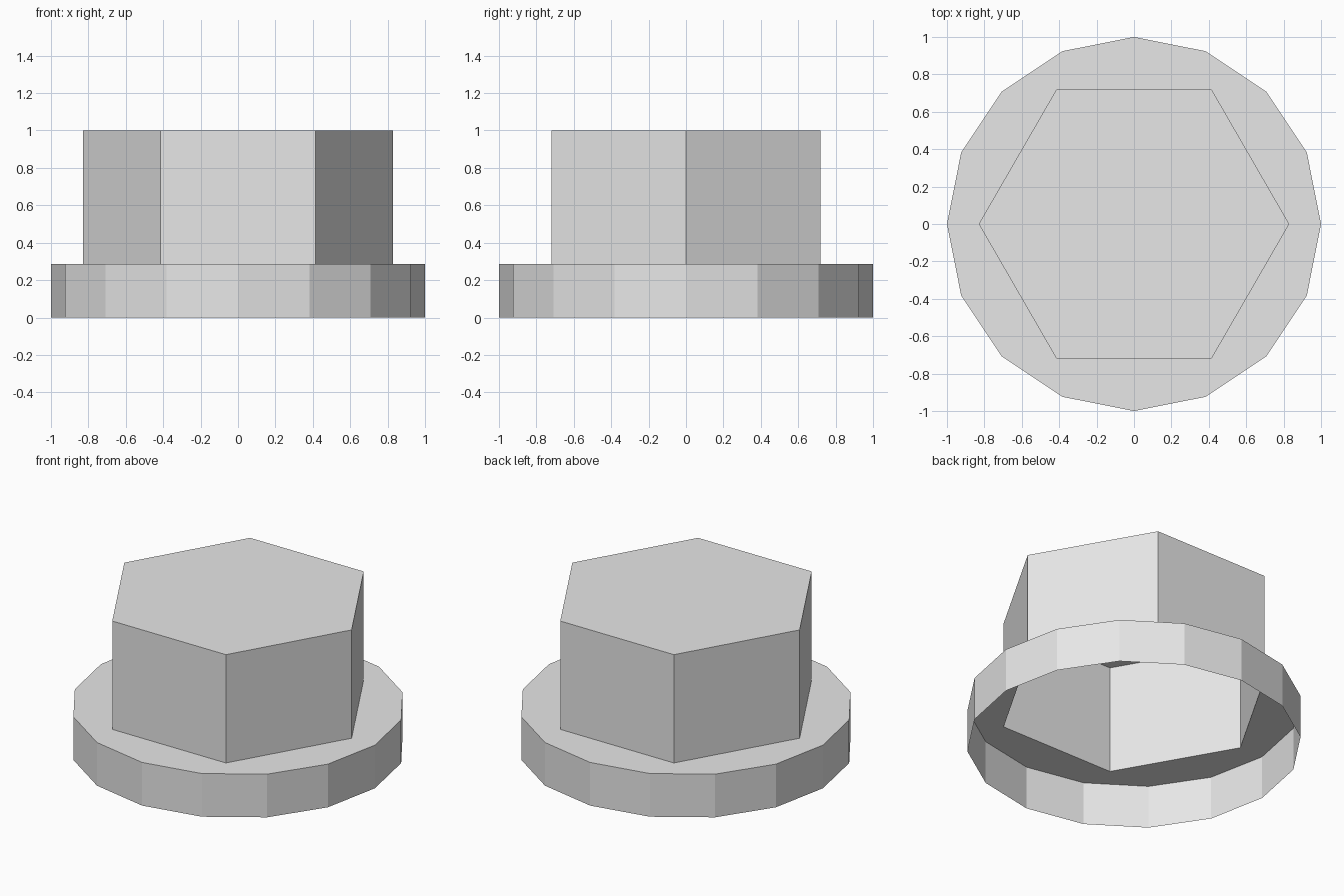
import bpy
import bmesh
from math import cos, sin, tau

cube = bpy.data.objects.get("Cube")
if cube:
    bpy.data.objects.remove(cube, do_unlink=True)

FLANGE_SIDES, FLANGE_RADIUS, FLANGE_TOP = 16, 1.0, 0.285
HEX_RADIUS, HEX_TOP = 0.83, 1.0

# Single plain grey
grey = bpy.data.materials.new("light_grey")
grey.use_nodes = True
colour = (0.8, 0.8, 0.8, 1)
grey.diffuse_color = colour
grey.node_tree.nodes["Principled BSDF"].inputs["Base Color"].default_value = colour


def ring(bm, sides, radius, z):
    """Closed loop of vertices and edges, first corner on +x."""
    verts = [bm.verts.new((radius * cos(tau * i / sides),
                           radius * sin(tau * i / sides), z)) for i in range(sides)]
    edges = [bm.edges.new((verts[i - 1], verts[i])) for i in range(sides)]
    return verts, edges


def wall(bm, lower, upper):
    """Upright faces between two equal loops."""
    for i in range(len(lower)):
        bm.faces.new((lower[i - 1], lower[i], upper[i], upper[i - 1]))


bm = bmesh.new()

# Round flange, open underneath
flange_low, _ = ring(bm, FLANGE_SIDES, FLANGE_RADIUS, 0)
flange_high, flange_edges = ring(bm, FLANGE_SIDES, FLANGE_RADIUS, FLANGE_TOP)
wall(bm, flange_low, flange_high)

# Hollow hexagonal head with a closed top
hex_low, hex_edges = ring(bm, 6, HEX_RADIUS, FLANGE_TOP)
hex_high, _ = ring(bm, 6, HEX_RADIUS, HEX_TOP)
wall(bm, hex_low, hex_high)
bm.faces.new(hex_high)

# Flat shoulder between flange rim and head
bmesh.ops.triangle_fill(bm, use_beauty=True, use_dissolve=False,
                        edges=flange_edges + hex_edges, normal=(0, 0, 1))
for face in bm.faces:
    face.normal_update()
    if face.normal.z < -0.5:
        face.normal_flip()

mesh = bpy.data.meshes.new("flanged_hex_cap")
bm.to_mesh(mesh)
bm.free()
mesh.materials.append(grey)
cap = bpy.data.objects.new("flanged_hex_cap", mesh)
bpy.context.collection.objects.link(cap)
